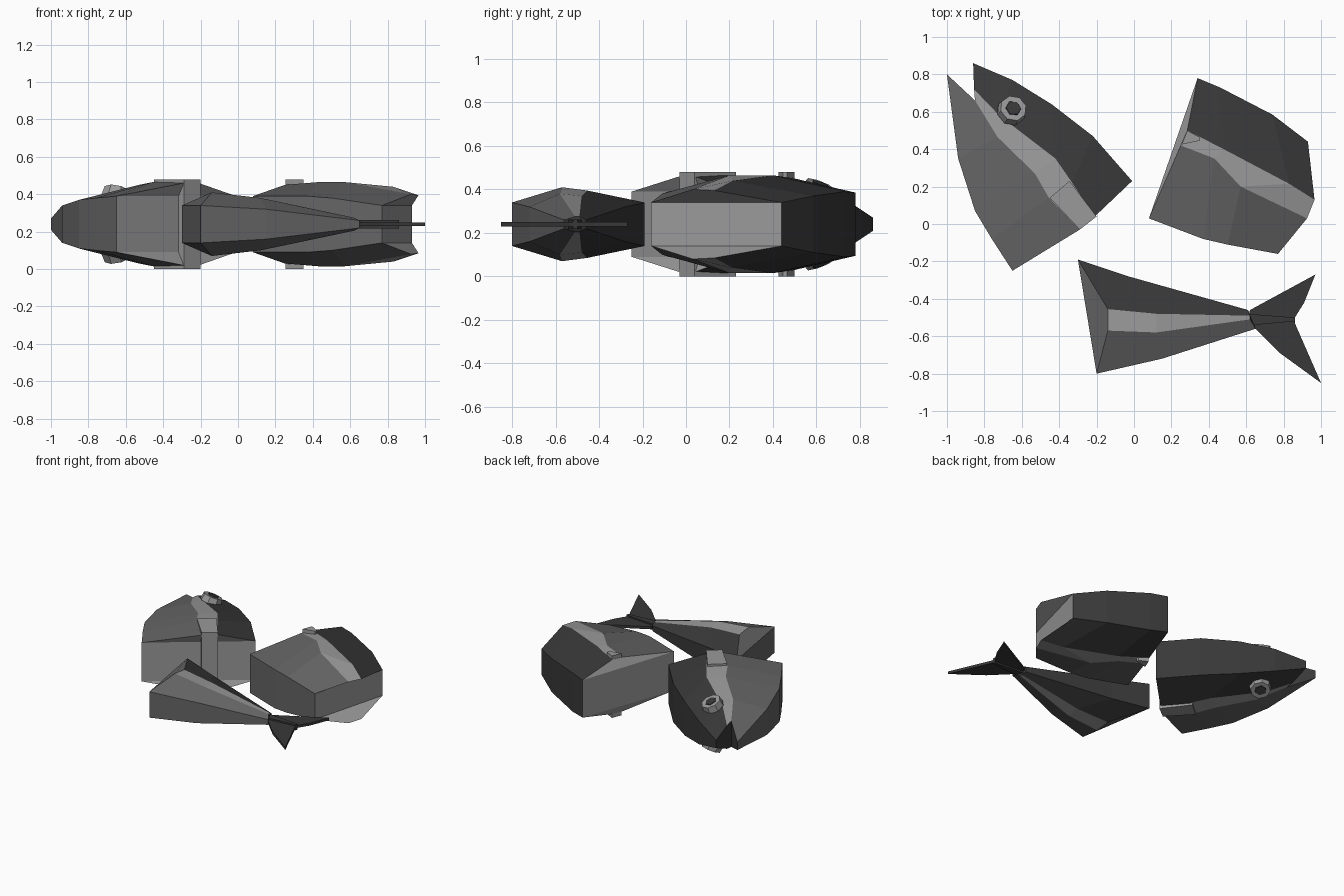
import bpy, bmesh
from mathutils import Vector

MID = 0.24  # height of the symmetry plane

cube = bpy.data.objects.get("Cube")
if cube:
    bpy.data.objects.remove(cube, do_unlink=True)


def material(name, value):
    mat = bpy.data.materials.new(name)
    mat.use_nodes = True
    colour = (value, value, value, 1)
    mat.diffuse_color = colour
    mat.node_tree.nodes["Principled BSDF"].inputs["Base Color"].default_value = colour
    return mat


DARK, MEDIUM, LIGHT = range(3)
PALETTE = [material("dark grey back", 0.04),
           material("medium grey belly", 0.13),
           material("light grey flesh", 0.32)]


def finish(name, bm):
    bmesh.ops.recalc_face_normals(bm, faces=bm.faces[:])
    mesh = bpy.data.meshes.new(name)
    bm.to_mesh(mesh)
    bm.free()
    for mat in PALETTE:
        mesh.materials.append(mat)
    obj = bpy.data.objects.new(name, mesh)
    bpy.context.collection.objects.link(obj)
    return obj


def body(name, back, upper, lower, belly, start, end=LIGHT, open_mouth=False):
    """Loft matching stations of four edge lines, mirrored about the middle plane."""
    bm = bmesh.new()
    rings = []
    for station in zip(back, upper, lower, belly):
        top = [bm.verts.new((x, y, MID + h)) for x, y, h in station]
        low = [bm.verts.new((x, y, MID - h)) for x, y, h in station]
        rings.append((top, low))

    def face(verts, index):
        bm.faces.new(verts).material_index = index

    for (t0, b0), (t1, b1) in zip(rings, rings[1:]):
        for a, b in ((t0, t1), (b0, b1)):
            for i, colour in enumerate((DARK, LIGHT, MEDIUM)):
                face((a[i], a[i + 1], b[i + 1], b[i]), colour)
        for i, colour in ((0, DARK), (3, MEDIUM)):
            face((t0[i], t1[i], b1[i], b0[i]), colour)

    # End cuts: an upright middle panel with a sloping panel on each side
    for (t, b), colour, mouth in ((rings[0], start, open_mouth), (rings[-1], end, False)):
        if mouth:
            for i in range(3):
                face((t[i], t[i + 1], b[i + 1], b[i]), colour)
        else:
            face((t[0], t[3], b[3], b[0]), colour)
            face(t, colour)
            face(b, colour)
    return finish(name, bm)


def plate(name, outline, half, colour):
    """Flat prism centred on the middle plane."""
    bm = bmesh.new()
    top = [bm.verts.new((x, y, MID + half)) for x, y in outline]
    low = [bm.verts.new((x, y, MID - half)) for x, y in outline]
    bm.faces.new(top)
    bm.faces.new(low)
    for i in range(len(top)):
        j = (i + 1) % len(top)
        bm.faces.new((top[i], top[j], low[j], low[i]))
    for f in bm.faces:
        f.material_index = colour
    return finish(name, bm)


def disc(name, centre, normal, radius, depth, sides, colour):
    bm = bmesh.new()
    bmesh.ops.create_cone(bm, cap_ends=True, segments=sides,
                          radius1=radius, radius2=radius * 0.9, depth=depth)
    for f in bm.faces:
        f.material_index = colour
    obj = finish(name, bm)
    obj.location = centre
    obj.rotation_euler = normal.to_track_quat("Z", "Y").to_euler()
    return obj


# Head with an open mouth
body("fish_head",
     back=[(-.86, .86, .03), (-.65, .77, .09), (-.44, .64, .13), (-.22, .47, .15), (-.01, .23, .15)],
     upper=[(-.855, .72, .09), (-.72, .58, .15), (-.42, .35, .21), (-.33, .22, .225), (-.21, .04, .22)],
     lower=[(-.85, .66, .1), (-.73, .465, .16), (-.53, .27, .21), (-.455, .14, .225), (-.29, -.03, .22)],
     belly=[(-1, .8, .03), (-.94, .35, .1), (-.85, .07, .13), (-.76, -.08, .14), (-.65, -.25, .15)],
     start=DARK, open_mouth=True)

# Middle chunk
body("fish_middle",
     back=[(.34, .78, .145), (.46, .73, .15), (.74, .585, .13), (.93, .44, .1)],
     upper=[(.285, .5, .21), (.48, .4, .225), (.83, .215, .2), (.965, .13, .155)],
     lower=[(.25, .42, .21), (.43, .35, .225), (.57, .2, .225), (.925, .03, .16)],
     belly=[(.08, .03, .15), (.37, -.08, .15), (.5, -.11, .14), (.77, -.16, .1)],
     start=LIGHT)

# Tail chunk
body("fish_tail",
     back=[(-.3, -.19, .1), (-.03, -.28, .08), (.61, -.46, .02)],
     upper=[(-.14, -.455, .155), (.12, -.48, .13), (.62, -.49, .035)],
     lower=[(-.14, -.57, .17), (.12, -.58, .14), (.62, -.51, .035)],
     belly=[(-.2, -.8, .1), (.15, -.72, .08), (.65, -.56, .02)],
     start=MEDIUM, end=DARK)

# Forked tail fin and its thicker root
plate("tail_fin", [(.61, -.5), (.62, -.46), (.97, -.27), (.91, -.42), (.86, -.5),
                   (.86, -.53), (1, -.85), (.78, -.69), (.65, -.56)], .01, DARK)
plate("tail_fin_root", [(.6, -.48), (.86, -.5), (.86, -.52), (.64, -.54)], .022, DARK)

# Raised flesh blocks beside the facing cuts
plate("head_block", [(-.45, .14), (-.345, .23), (-.2, .04), (-.29, -.03)], .24, LIGHT)
plate("middle_block", [(.255, .425), (.285, .5), (.35, .465), (.35, .445)], .24, LIGHT)

# Eyes on both cheeks
for side, label in ((1, "upper"), (-1, "lower")):
    normal = Vector((.2, .35, .9 * side)).normalized()
    centre = Vector((-.65, .61, MID + .16 * side))
    disc(label + "_eye", centre, normal, .08, .05, 8, LIGHT)
    disc(label + "_pupil", centre + normal * .025, normal, .045, .008, 6, DARK)
